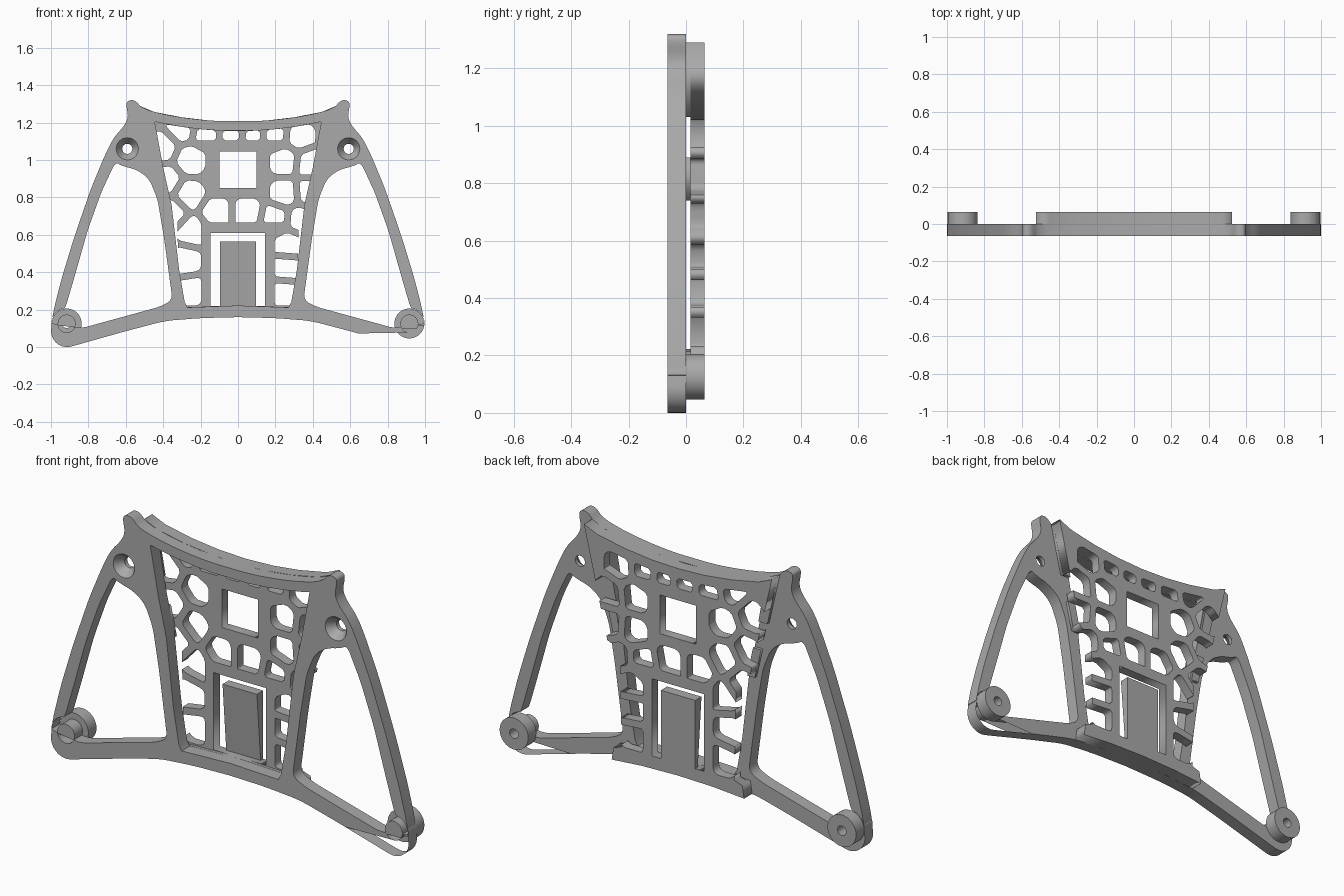
import bpy, bmesh, math
from mathutils import Vector

if "Cube" in bpy.data.objects:
    bpy.data.objects.remove(bpy.data.objects["Cube"])

grey = bpy.data.materials.new("mid grey")
grey.use_nodes = True
grey.diffuse_color = (0.4, 0.4, 0.4, 1)
grey.node_tree.nodes["Principled BSDF"].inputs["Base Color"].default_value = (0.4, 0.4, 0.4, 1)


def circle(x, z, r, start=0, end=360, n=32):
    angles = [math.radians(start + (end - start) * i / n) for i in range(n + (end - start < 360))]
    return [(x + r * math.cos(a), z + r * math.sin(a)) for a in angles]


def rect(x0, z0, x1, z1):
    return [(x0, z0), (x1, z0), (x1, z1), (x0, z1)]


def flip(points):
    return [(-x, z) for x, z in reversed(points)]


def soften(points, cut, rounds=2):
    """Round the corners by repeated corner cutting."""
    pts = [Vector(p) for p in points]
    for _ in range(rounds):
        out = []
        for a, b in zip(pts, pts[1:] + pts[:1]):
            d = b - a
            step = d.normalized() * min(d.length / 4, cut)
            out += [a + step, b - step]
        pts, cut = out, cut / 2
    return [tuple(p) for p in pts]


def plate(name, loops, y0, y1):
    """Extrude filled outlines (with holes) in the xz plane from y0 to y1."""
    curve = bpy.data.curves.new(name, 'CURVE')
    curve.dimensions, curve.fill_mode = '2D', 'BOTH'
    curve.extrude = (y1 - y0) / 2
    for loop in loops:
        spline = curve.splines.new('POLY')
        spline.points.add(len(loop) - 1)
        for p, (x, z) in zip(spline.points, loop):
            p.co = (x, z, 0, 1)
        spline.use_cyclic_u = True
    ob = bpy.data.objects.new(name, curve)
    bpy.context.collection.objects.link(ob)
    ob.rotation_euler.x = math.pi / 2
    ob.location.y = (y0 + y1) / 2
    select(ob)
    bpy.ops.object.convert(target='MESH')
    ob = bpy.context.object
    bm = bmesh.new()
    bm.from_mesh(ob.data)
    bmesh.ops.remove_doubles(bm, verts=bm.verts, dist=1e-5)
    bmesh.ops.recalc_face_normals(bm, faces=bm.faces)
    bm.to_mesh(ob.data)
    bm.free()
    ob.data.materials.clear()
    ob.data.materials.append(grey)
    return ob


def select(ob):
    bpy.ops.object.select_all(action='DESELECT')
    ob.select_set(True)
    bpy.context.view_layer.objects.active = ob


def carve(ob, cutter):
    mod = ob.modifiers.new("carve", 'BOOLEAN')
    mod.object, mod.operation, mod.solver = cutter, 'DIFFERENCE', 'EXACT'
    select(ob)
    bpy.ops.object.modifier_apply(modifier=mod.name)
    bpy.data.objects.remove(cutter)


def smooth(ob):
    select(ob)
    bpy.ops.object.shade_smooth_by_angle(angle=math.radians(30))


FRONT, BACK, GAP = -0.065, 0.065, 0.015
FOOT = (0.916, 0.126)
EAR = (0.592, 1.06)

# Frame: outer edge from bottom centre round the +x side to top centre
edge = [(0, 0.16), (0.2, 0.155), (0.39, 0.14), (0.6, 0.085)]
edge += circle(0.914, 0.086, 0.086, -105, 10, 10)
edge += [(0.99, 0.18), (0.945, 0.36), (0.875, 0.59), (0.785, 0.85), (0.71, 1.03), (0.665, 1.12),
         (0.61, 1.18), (0.585, 1.23), (0.6, 1.3), (0.585, 1.32), (0.55, 1.32), (0.51, 1.275)]
edge += [(x, 1.205 + 0.25 * x * x) for x in (0.4, 0.3, 0.2, 0.1)]
outline = soften(edge + flip(edge), 0.03)

# Side window between leg and strut
window = [(0.84, 0.1)] + circle(*FOOT, 0.082, 0, 85, 8)
window += [(0.87, 0.39), (0.805, 0.62), (0.73, 0.83), (0.655, 0.99), (0.62, 0.968), (0.54, 0.948),
           (0.475, 0.9), (0.43, 0.79), (0.395, 0.58), (0.35, 0.25), (0.42, 0.215)]
window = soften(window, 0.02)

# Central opening with curved top
half = [(0, 0.222), (0.27, 0.212), (0.285, 0.24), (0.315, 0.415), (0.355, 0.76), (0.4, 0.96), (0.445, 1.205)]
half += [(x, 1.155 + 0.25 * x * x) for x in (0.4, 0.3, 0.2, 0.1)]
opening = half + flip(half[1:])

holes = [circle(s * EAR[0], EAR[1], 0.027) for s in (-1, 1)]
holes += [circle(s * FOOT[0], FOOT[1], 0.048) for s in (-1, 1)]
frame = plate("front_frame", [outline, window, flip(window), opening] + holes, FRONT, 0)
for s in (-1, 1):
    bpy.ops.mesh.primitive_cone_add(vertices=32, radius1=0.06, radius2=0.02, depth=0.055,
                                    location=(s * EAR[0], FRONT + 0.0265, EAR[1]),
                                    rotation=(-math.pi / 2, 0, 0))
    carve(frame, bpy.context.object)
smooth(frame)

# Screw bosses behind the feet
for s, side in ((1, "left"), (-1, "right")):
    x, z = s * FOOT[0], FOOT[1]
    smooth(plate(side + "_foot_boss", [circle(x, z, 0.08), circle(x, z, 0.024)], 0, BACK))

# Back panel outline with square port and bay cut out
top = [(x, 1.205 + 0.26 * x * x) for x in (0.45, 0.3, 0.15, 0)]
side = [(0.0, 0.16), (0.2, 0.155), (0.37, 0.142), (0.36, 0.205), (0.315, 0.22), (0.325, 0.7),
        (0.395, 0.74), (0.525, 1.29)] + top
panel_edge = side + flip(side[1:-1])
port = rect(-0.1, 0.85, 0.1, 1.045)
bay = rect(-0.147, 0.22, 0.145, 0.61)
panel = plate("back_panel", [panel_edge, port, bay], GAP, BACK)

# Organic cell pattern: inset cells around seeds, kept clear of the pads
seeds = [(-.41, 1.07), (-.3, 1.175), (-.17, 1.15), (-.25, 1), (-.26, .815), (-.385, .89), (-.245, .62),
         (-.115, .72), (.05, .72), (.2, .69), (.245, .82), (.245, .995), (.19, 1.14), (.33, 1.13),
         (.385, .98), (.385, .83), (-.355, .72), (-.28, .46), (-.255, .3), (.275, .55), (.265, .42),
         (.255, .29), (-.03, 1.15), (.08, 1.14), (.33, .68)]
pads = [(-0.175, 0.795, 0.17, 1.105), (-0.195, 0.1, 0.195, 0.665), (-0.5, 0.1, 0.5, 0.222)]
WALL = 0.018


def clip(poly, point, normal):
    out = []
    for a, b in zip(poly, poly[1:] + poly[:1]):
        da, db = (a - point).dot(normal), (b - point).dot(normal)
        if da <= 0:
            out.append(a)
        if da * db < 0:
            out.append(a.lerp(b, da / (da - db)))
    return out


def cell(seed):
    c = Vector(seed)
    poly = [Vector(p) for p in circle(*seed, 0.09, 22, 382, 8)]
    for other in seeds:
        if other != seed:
            d = (Vector(other) - c).normalized()
            poly = clip(poly, (Vector(other) + c) / 2 - d * WALL, d)
    for x0, z0, x1, z1 in pads:
        gaps = [(x0 - c.x, (x0, c.y), (1, 0)), (c.x - x1, (x1, c.y), (-1, 0)),
                (z0 - c.y, (c.x, z0), (0, 1)), (c.y - z1, (c.x, z1), (0, -1))]
        _, point, normal = max(gaps)
        poly = clip(poly, Vector(point), Vector(normal))
    rim = Vector((c.x, 1.155 + 0.25 * c.x ** 2))
    poly = clip(poly, rim, Vector((-0.5 * c.x, 1)))
    return soften([tuple(p) for p in poly], 0.012, 1) if len(poly) > 2 else None


cells = [p for p in map(cell, seeds) if p]
carve(panel, plate("cell_cutter", cells, -0.1, 0.1))

# Spacers joining panel and frame
top_half = [(0.465, 1.03), (0.525, 1.29)] + top
under = [(x, 1.155 + 0.25 * x * x) for x in (0, 0.15, 0.3, 0.447)]
arch = [(0.415, 1.03)] + top_half
plate("top_spacer", [arch + flip(arch)[1:] + flip(under)[:-1] + under], 0, GAP)
plate("bottom_spacer", [[(-0.27, 0.213), (-0.36, 0.205)] + flip(side[:3]) + side[1:4]
                        + [(0.27, 0.213), (0, 0.222)]], 0, GAP)
tab = [(0.352, 0.74), (0.395, 0.74), (0.43, 0.89), (0.385, 0.89)]
plate("left_spacer", [tab], 0, GAP)
plate("right_spacer", [flip(tab)], 0, GAP)

# Sloping tongue inside the bay
bm = bmesh.new()
profile = [(0.045, 0.215), (BACK, 0.215), (BACK, 0.565), (GAP, 0.565)]
face = bm.faces.new([bm.verts.new((-0.097, y, z)) for y, z in profile])
moved = bmesh.ops.extrude_face_region(bm, geom=[face])["geom"]
bmesh.ops.translate(bm, vec=(0.192, 0, 0), verts=[v for v in moved if isinstance(v, bmesh.types.BMVert)])
bmesh.ops.recalc_face_normals(bm, faces=bm.faces)
mesh = bpy.data.meshes.new("bay_tongue")
bm.to_mesh(mesh)
bm.free()
mesh.materials.append(grey)
bpy.context.collection.objects.link(bpy.data.objects.new("bay_tongue", mesh))
